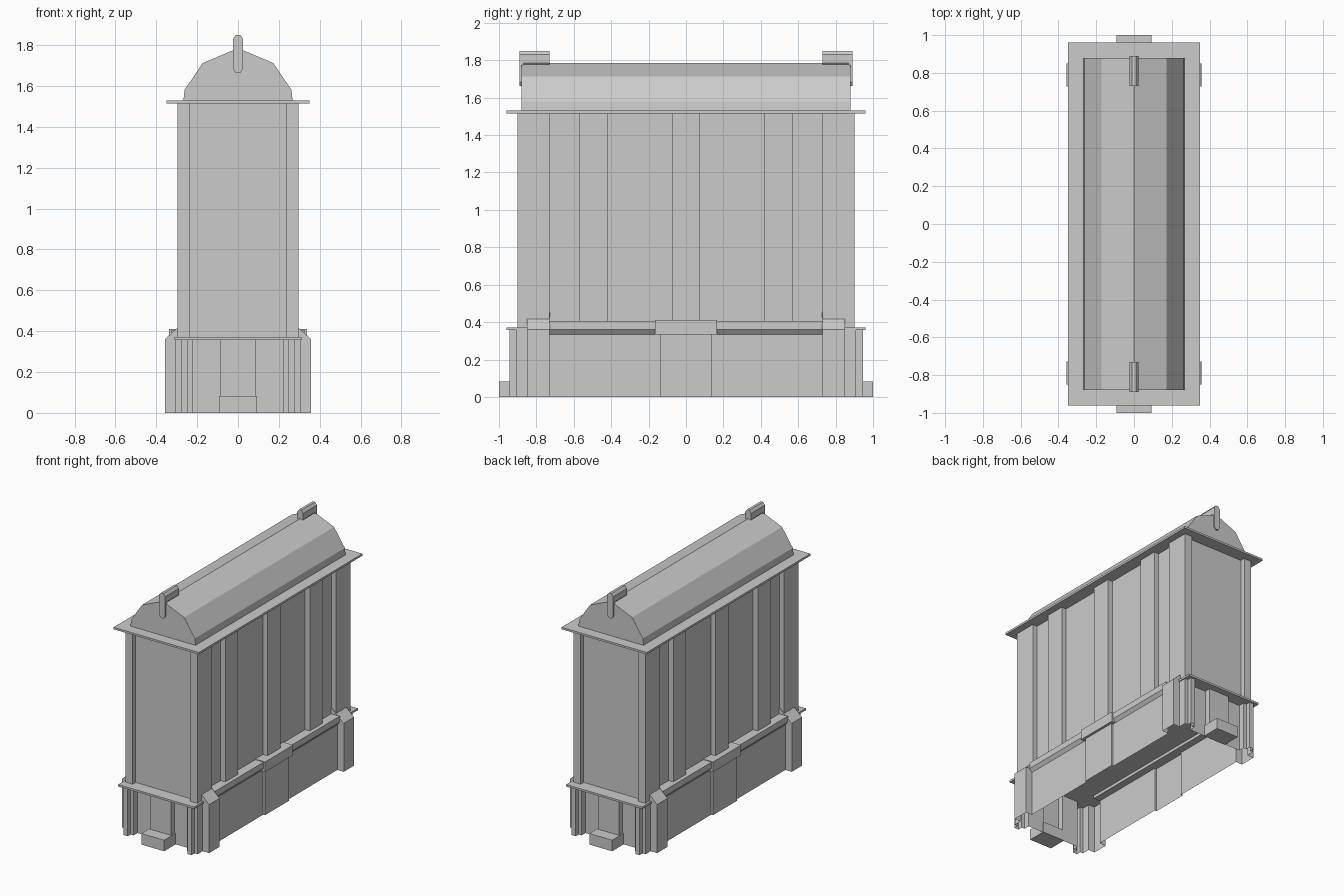
import bpy, bmesh
from mathutils import Vector

cube = bpy.data.objects.get("Cube")
if cube:
    bpy.data.objects.remove(cube)

grey = bpy.data.materials.new("stone grey")
grey.use_nodes = True
colour = (0.6, 0.6, 0.6, 1)
grey.diffuse_color = colour
grey.node_tree.nodes["Principled BSDF"].inputs["Base Color"].default_value = colour


def prism(name, outline, axis, low, high, open_bottom=False):
    """Extrude a closed outline along an axis; the outline is (x, y) for z and (x, z) for y."""
    place = (lambda p: Vector((p[0], p[1], low))) if axis == "z" else (lambda p: Vector((p[0], low, p[1])))
    travel = Vector((0, 0, high - low)) if axis == "z" else Vector((0, high - low, 0))
    bm = bmesh.new()
    base = bm.faces.new([bm.verts.new(place(p)) for p in outline])
    top = bmesh.ops.extrude_face_region(bm, geom=[base], use_keep_orig=True)
    bmesh.ops.translate(bm, vec=travel, verts=[v for v in top["geom"] if isinstance(v, bmesh.types.BMVert)])
    bmesh.ops.recalc_face_normals(bm, faces=bm.faces)
    if open_bottom:
        bmesh.ops.delete(bm, geom=[base], context="FACES_ONLY")
    mesh = bpy.data.meshes.new(name)
    bm.to_mesh(mesh)
    bm.free()
    mesh.materials.append(grey)
    obj = bpy.data.objects.new(name, mesh)
    bpy.context.collection.objects.link(obj)
    return obj


def box(name, x0, x1, y0, y1, z0, z1):
    return prism(name, [(x0, y0), (x1, y0), (x1, y1), (x0, y1)], "z", z0, z1)


def four_way(quarter):
    """Mirror the front left quarter of a plan into a full closed outline."""
    half = quarter + [(x, -y) for x, y in reversed(quarter)]
    return half + [(-x, y) for x, y in reversed(half)]


# Hollow plinth with stepped corner piers and projecting bays
plinth = [(.085, -.91), (.085, -.865), (.22, -.865), (.22, -.91), (.245, -.91), (.245, -.945),
          (.28, -.945), (.28, -.91), (.305, -.91), (.305, -.85), (.358, -.85), (.358, -.73),
          (.305, -.73), (.305, -.14), (.32, -.14)]
prism("plinth", four_way(plinth), "z", 0, .36, open_bottom=True)
box("plinth_ledge", -.312, .312, -.96, .96, .357, .372)

# Tall body with corner posts and side pilasters
body = [(.235, -.865), (.235, -.9), (.296, -.9), (.296, -.73), (.257, -.73), (.257, -.57),
        (.296, -.57), (.296, -.42), (.257, -.42), (.257, -.075), (.296, -.075)]
prism("body", four_way(body), "z", .37, 1.518)

# Side sills, bay caps and sloped buttress tops
sill = [(.25, .335), (.305, .335), (.325, .36), (.325, .405), (.25, .405)]
slope = [(.358, .36), (.25, .46), (.25, .36)]
for side, s in (("left", 1), ("right", -1)):
    prism(f"sill_{side}", [(s * x, z) for x, z in sill], "y", -.73, .73)
    box(f"bay_cap_{side}", s * .25, s * .338, -.165, .165, .335, .41)
    for end, e in (("front", -1), ("back", 1)):
        prism(f"buttress_top_{side}_{end}", [(s * x, z) for x, z in slope], "y", e * .85, e * .727)

# Cornice and faceted roof
box("cornice", -.35, .35, -.96, .96, 1.515, 1.53)
roof = [(.267, 1.53), (.262, 1.58), (.173, 1.712)]
prism("roof", roof + [(0, 1.785)] + [(-x, z) for x, z in reversed(roof)], "y", -.88, .88)

# End details: finials with a drop on the gable, and door steps
def bevelled(bottom, top):
    right = [(.01, bottom), (.025, bottom + .02), (.025, top - .02), (.01, top)]
    return right + [(-x, z) for x, z in reversed(right)]

for end, e in (("front", -1), ("back", 1)):
    prism(f"finial_drop_{end}", bevelled(1.663, 1.85), "y", e * .87, e * .89)
    prism(f"finial_{end}", bevelled(1.765, 1.85), "y", e * .73, e * .89)
    box(f"door_step_{end}", -.093, .093, e * .86, e * 1.0, 0, .082)
